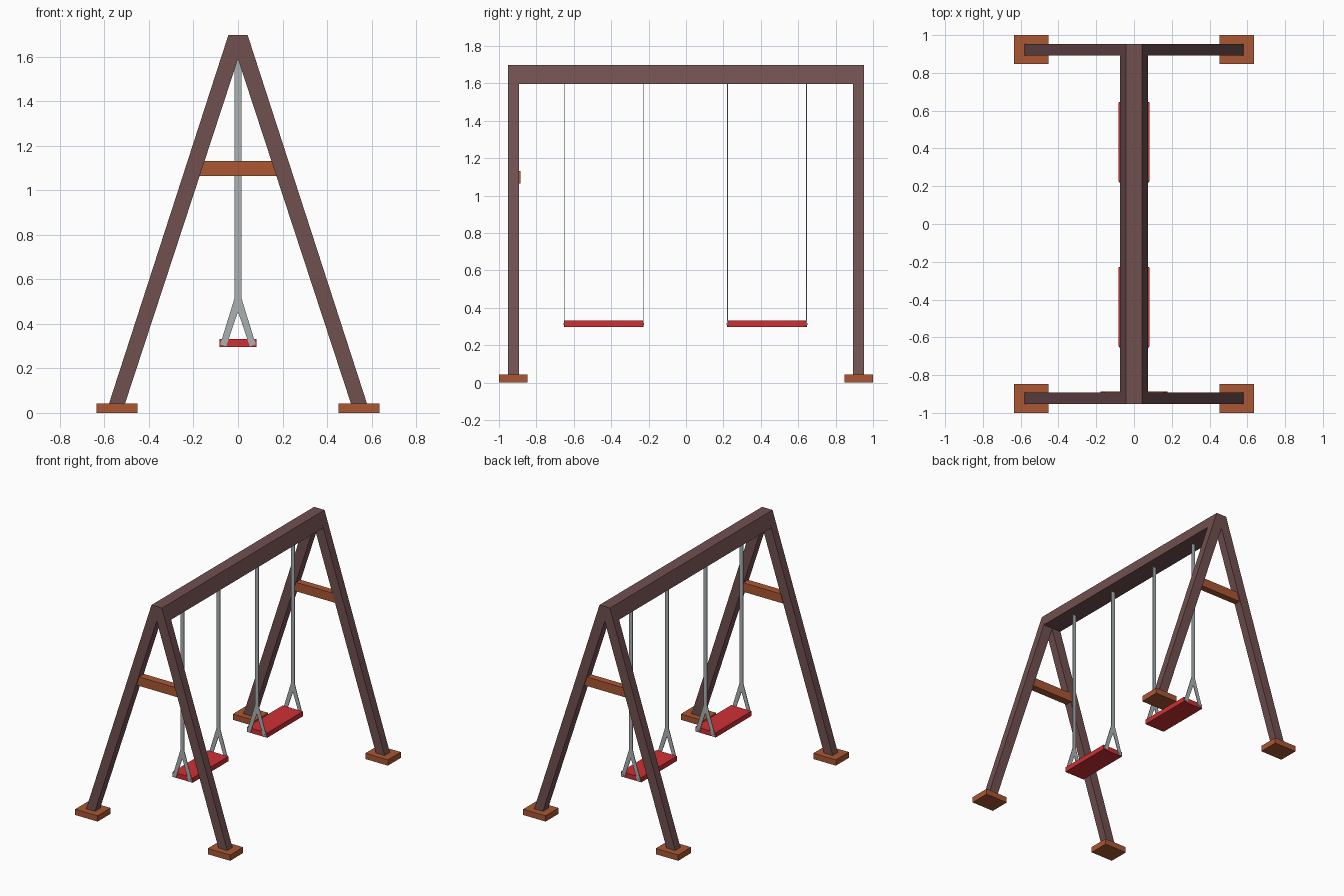
import bpy
import bmesh

cube = bpy.data.objects.get("Cube")
if cube:
    bpy.data.objects.remove(cube, do_unlink=True)


def material(name, rgb):
    mat = bpy.data.materials.new(name)
    mat.use_nodes = True
    mat.diffuse_color = (*rgb, 1)
    mat.node_tree.nodes["Principled BSDF"].inputs["Base Color"].default_value = (*rgb, 1)
    return mat


DARK_WOOD = material("dark_wood", (0.165, 0.079, 0.08))
ORANGE_WOOD = material("orange_wood", (0.40, 0.095, 0.034))
RED = material("red_seat", (0.62, 0.03, 0.035))
GREY = material("grey_strap", (0.40, 0.44, 0.44))


def prism(name, outline, y0, y1, mat):
    """Extrude an (x, z) outline from y0 to y1."""
    bm = bmesh.new()
    face = bm.faces.new([bm.verts.new((x, y0, z)) for x, z in outline])
    new = bmesh.ops.extrude_face_region(bm, geom=[face])["geom"]
    verts = [v for v in new if isinstance(v, bmesh.types.BMVert)]
    bmesh.ops.translate(bm, verts=verts, vec=(0, y1 - y0, 0))
    bmesh.ops.recalc_face_normals(bm, faces=bm.faces)
    mesh = bpy.data.meshes.new(name)
    bm.to_mesh(mesh)
    bm.free()
    mesh.materials.append(mat)
    obj = bpy.data.objects.new(name, mesh)
    bpy.context.collection.objects.link(obj)
    return obj


def mirrored(half):
    """Close a right-hand half outline with its reflection in x."""
    return half + [(-x, z) for x, z in reversed(half) if x > 0]


def rect(x0, x1, z0, z1):
    return [(x0, z0), (x1, z0), (x1, z1), (x0, z1)]


# A-frames with cross braces and feet
LEG_IN, LEG_OUT = 0.892, 0.953
a_frame = mirrored([(0.043, 1.698), (0.58, 0.04), (0.508, 0.04), (0, 1.59)])
brace = mirrored([(0.155, 1.132), (0.177, 1.065)])
for end, s in (("front", -1), ("back", 1)):
    prism(end + "_a_frame", a_frame, s * LEG_IN, s * LEG_OUT, DARK_WOOD)
    for side, m in (("left", 1), ("right", -1)):
        prism(f"{end}_{side}_foot", rect(m * 0.452, m * 0.636, 0, 0.043),
              s * 0.848, s, ORANGE_WOOD)
prism("front_brace", brace, -0.943, -0.886, ORANGE_WOOD)
prism("back_brace", brace, 0.895, 0.945, ORANGE_WOOD)

# Top beam, tapered to follow the legs
prism("top_beam", mirrored([(0.043, 1.698), (0.075, 1.597)]), -LEG_IN, LEG_IN, DARK_WOOD)

# Swings: seat, forked flat straps and bolts
strap = mirrored([(0.015, 1.6), (0.015, 0.517), (0.08, 0.307), (0.053, 0.298), (0, 0.455)])
for end, y in (("front", -0.44), ("back", 0.433)):
    prism(end + "_seat", rect(-0.083, 0.083, 0.297, 0.333), y - 0.209, y + 0.209, RED)
    for edge, s in (("outer", -1), ("inner", 1)):
        prism(f"{end}_{edge}_strap", strap, y + s * 0.209, y + s * 0.213, GREY)
        for m in (-1, 1):
            bpy.ops.mesh.primitive_cylinder_add(
                vertices=8, radius=0.005, depth=0.006,
                location=(m * 0.063, y + s * 0.213, 0.314), rotation=(1.5708, 0, 0))
            bolt = bpy.context.object
            bolt.name = f"{end}_{edge}_bolt"
            bolt.data.materials.append(GREY)
